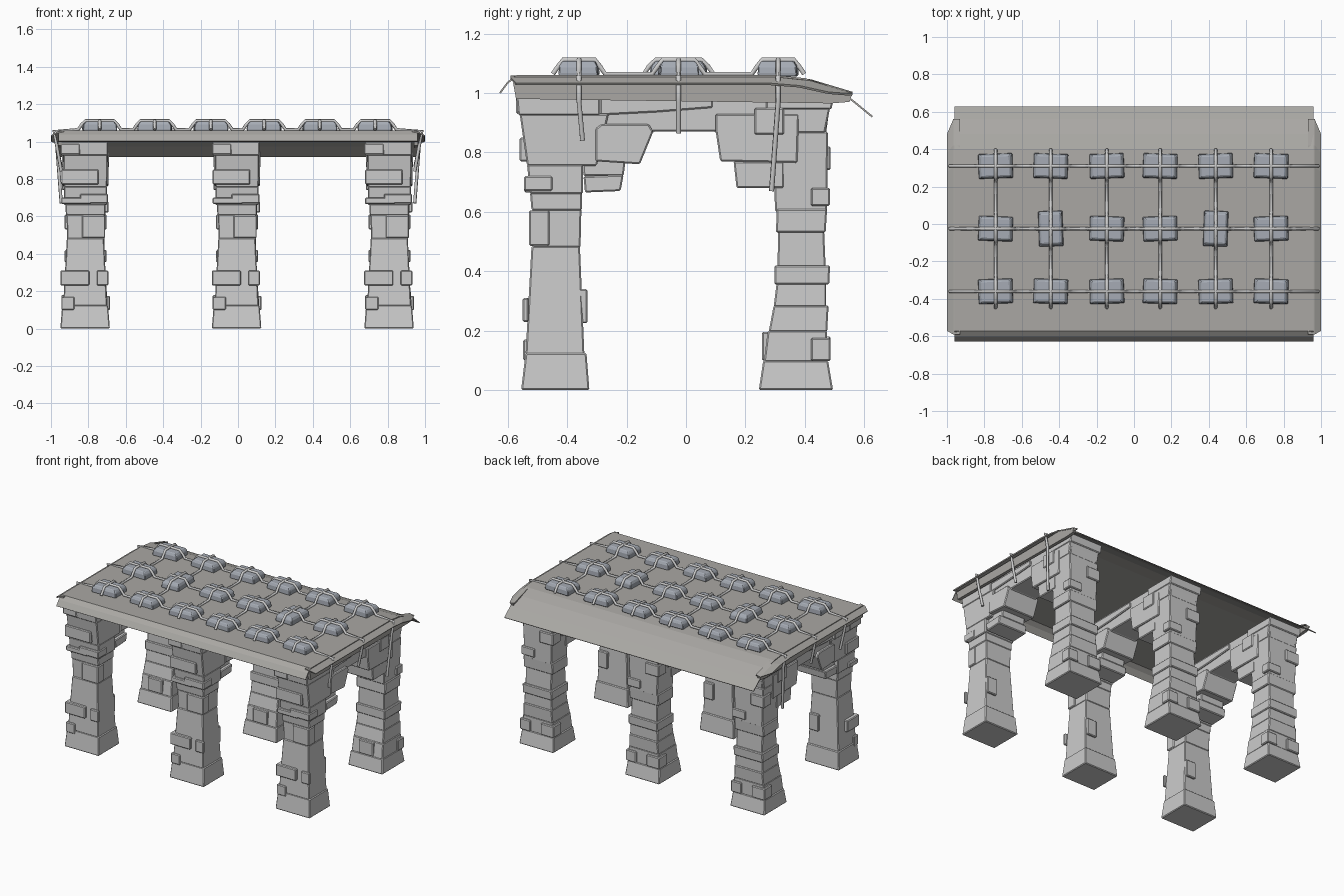
import bpy, bmesh, math

if "Cube" in bpy.data.objects:
    bpy.data.objects.remove(bpy.data.objects["Cube"])

FRAMES = (-0.815, -0.005, 0.81)


def mat(name, c):
    m = bpy.data.materials.new(name)
    m.diffuse_color = (*c, 1)
    m.use_nodes = True
    m.node_tree.nodes["Principled BSDF"].inputs["Base Color"].default_value = m.diffuse_color
    return m


ROOF = mat("weathered_roof", (0.40, 0.39, 0.37))
PACK = mat("slate_stone", (0.38, 0.41, 0.46))
ROPE = mat("rope", (0.62, 0.62, 0.60))


def finish(name, bm, material=None, bevel=0, thick=0):
    bmesh.ops.recalc_face_normals(bm, faces=bm.faces)
    me = bpy.data.meshes.new(name)
    bm.to_mesh(me)
    bm.free()
    ob = bpy.data.objects.new(name, me)
    bpy.context.collection.objects.link(ob)
    if material:
        me.materials.append(material)
    if thick:
        s = ob.modifiers.new("thickness", 'SOLIDIFY')
        s.thickness, s.offset = thick, 0
    if bevel:
        b = ob.modifiers.new("chipped_edges", 'BEVEL')
        b.width, b.segments = bevel, 1
    return ob


def loft(bm, rings):
    """Stack of rectangles (z, x0, x1, y0, y1) joined into one capped solid."""
    vs = [[bm.verts.new(p) for p in ((a, c, z), (b, c, z), (b, d, z), (a, d, z))]
          for z, a, b, c, d in rings]
    for lo, hi in zip(vs, vs[1:]):
        for i in range(4):
            j = (i + 1) % 4
            bm.faces.new((lo[i], lo[j], hi[j], hi[i]))
    bm.faces.new(vs[0][::-1])
    bm.faces.new(vs[-1])


def box(bm, x0, x1, y0, y1, z0, z1):
    loft(bm, [(z0, x0, x1, y0, y1), (z1, x0, x1, y0, y1)])


def prism(bm, pts, x0, x1):
    """Side profile (y, z) extruded along x."""
    a = [bm.verts.new((x0, y, z)) for y, z in pts]
    b = [bm.verts.new((x1, y, z)) for y, z in pts]
    for i in range(len(pts)):
        j = (i + 1) % len(pts)
        bm.faces.new((a[i], a[j], b[j], b[i]))
    bm.faces.new(a[::-1])
    bm.faces.new(b)


def strip(bm, lines):
    """Open sheet through rows of points."""
    vs = [[bm.verts.new(p) for p in row] for row in lines]
    for r, s in zip(vs, vs[1:]):
        for i in range(len(r) - 1):
            bm.faces.new((r[i], r[i + 1], s[i + 1], s[i]))


# front leg: tapered base, shaft, upper course and capital
bm = bmesh.new()
for s in ([(0, -.135, .13, -.555, -.325), (.125, -.125, .12, -.54, -.335)],
          [(.12, -.12, .115, -.54, -.342), (.485, -.1, .098, -.52, -.357)],
          [(.48, -.098, .098, -.515, -.355), (.61, -.102, .1, -.518, -.352)],
          [(.605, -.105, .105, -.52, -.35), (.665, -.108, .105, -.525, -.35)],
          [(.66, -.115, .115, -.525, -.347), (.76, -.115, .115, -.535, -.347)],
          [(.755, -.115, .115, -.535, -.30), (.93, -.118, .118, -.56, -.26)],
          [(.925, -.13, .12, -.565, -.29), (1.0, -.13, .12, -.572, -.29)]):
    loft(bm, s)
for b in ((-.135, .02, -.55, -.42, .23, .31), (-.02, .105, -.528, -.46, .485, .605),
          (-.13, .07, -.56, -.42, .77, .85), (-.13, .03, -.545, -.45, .665, .7),
          (.03, .105, -.36, -.332, .225, .34), (.06, .122, -.55, -.53, .23, .31),
          (-.03, .12, -.545, -.45, .67, .72), (-.13, -.06, -.548, -.5, .1, .17),
          (-.135, -.03, -.572, -.45, .93, .99)):
    box(bm, *b)
front = finish("front_leg_left", bm, bevel=.005)

# back leg: stack of irregular courses
bm = bmesh.new()
for s in ([(0, -.135, .13, .245, .495), (.1, -.125, .12, .26, .478)],
          [(.095, -.12, .118, .262, .475), (.2, -.115, .115, .275, .475)],
          [(.195, -.115, .112, .278, .475), (.285, -.108, .108, .295, .48)],
          [(.28, -.108, .108, .295, .472), (.36, -.104, .104, .305, .472)],
          [(.355, -.112, .112, .298, .482), (.42, -.112, .112, .298, .485)],
          [(.415, -.1, .1, .308, .47), (.535, -.1, .1, .31, .465)],
          [(.53, -.112, .112, .303, .47), (.61, -.112, .112, .305, .475)],
          [(.6, -.105, .105, .3, .475), (.87, -.115, .115, .29, .478)],
          [(.865, -.115, .115, .28, .468), (.95, -.118, .118, .28, .485)],
          [(.945, -.13, .12, .27, .49), (1.0, -.13, .12, .27, .5)]):
    loft(bm, s)
for b in ((.05, .13, .42, .487, .098, .175), (-.13, -.03, .4, .487, .1, .18),
          (.02, .122, .42, .485, .62, .68), (-.125, -.02, .4, .487, .74, .82),
          (-.06, .05, .255, .31, .1, .195)):
    box(bm, *b)
back = finish("back_leg_left", bm, bevel=.005)

# lintel and stepped corbels forming the arch
bm = bmesh.new()
prism(bm, [(-.55, .9), (-.30, .77), (-.2, .77), (-.11, .87), (.1, .87), (.14, .78),
           (.46, .78), (.49, 1.0), (-.56, 1.0)], -.105, .105)
prism(bm, [(-.305, .77), (-.305, .88), (-.285, .895), (-.125, .895), (-.11, .87),
           (-.155, .76)], -.122, .122)
prism(bm, [(-.34, .665), (-.345, .72), (-.21, .725), (-.22, .67)], -.11, .11)
prism(bm, [(-.345, .72), (-.35, .8), (-.2, .8), (-.21, .72)], -.09, .09)
prism(bm, [(.115, .77), (.1, .87), (.1, .93), (.38, .93), (.375, .765)], -.12, .12)
prism(bm, [(.17, .68), (.16, .77), (.33, .77), (.33, .68)], -.112, .112)
prism(bm, [(-.29, .925), (-.29, .985), (.09, .985), (.09, .95), (-.1, .935)], -.115, .115)
prism(bm, [(.23, .86), (.23, .95), (.33, .95), (.33, .86)], -.126, .126)
lintel = finish("arch_lintel_left", bm, bevel=.005)

# three identical arches along x
for ob in (front, back, lintel):
    ob.location.x = FRAMES[0]
    for x, side in zip(FRAMES[1:], ("middle", "right")):
        c = ob.copy()
        c.name = ob.name.replace("left", side)
        c.location.x = x
        bpy.context.collection.objects.link(c)

# roof sheet with short front skirt and drooping back edge
prof = [(-.626, 1.0), (-.6, 1.035), (-.57, 1.057), (.3, 1.057), (.4, 1.047),
        (.48, 1.02), (.56, .975), (.627, .92)]
bm = bmesh.new()
strip(bm, [[(x, y, z) for y, z in prof] for x in (-.96, .96)])
finish("roof_sheet", bm, ROOF, thick=.006)

# flared side flaps and the narrow rim under them
for s, side in ((-1, "left"), (1, "right")):
    bm = bmesh.new()
    inner = [(-.59, 1.055), (.3, 1.055), (.42, 1.042), (.56, 1.0)]
    outer = [(-.572, 1.03), (.28, 1.03), (.38, 1.022), (.48, 1.0)]
    strip(bm, [[(s * .93, y, z) for y, z in inner],
               [(s * .965, y, z - .006) for y, z in inner],
               [(s * .998, y, z) for y, z in outer]])
    finish(side + "_roof_flap", bm, ROOF, thick=.008)
    bm = bmesh.new()
    prism(bm, [(-.582, 1.035), (-.572, .98), (.49, .965), (.55, .97), (.56, 1.0),
               (.42, 1.035)], s * .94, s * .962)
    finish(side + "_roof_rim", bm, ROOF)

# stone weights on the roof
cols = (-.74, -.445, -.145, .14, .437, .733)
rows = (-.36, -.025, .31)


def half_size(i, j):
    return (.065, .095) if j == 1 and i in (1, 4) else (.092, .066)


for j, y in enumerate(rows):
    for i, x in enumerate(cols):
        hx, hy = half_size(i, j)
        bm = bmesh.new()
        loft(bm, [(z, -hx * k, hx * k, -hy * k, hy * k)
                  for z, k in ((1.055, .95), (1.064, 1), (1.09, .97), (1.108, .82))])
        ob = finish(f"roof_stone_{j}_{i}", bm, PACK, bevel=.004)
        ob.location = (x, y, 0)
        ob.rotation_euler.z = math.radians(2 * (-1) ** (i + j))


def rope(name, pts):
    cu = bpy.data.curves.new(name, 'CURVE')
    cu.dimensions = '3D'
    cu.bevel_depth, cu.bevel_resolution, cu.use_fill_caps = .009, 1, True
    sp = cu.splines.new('POLY')
    sp.points.add(len(pts) - 1)
    for p, co in zip(sp.points, pts):
        p.co = (*co, 1)
    cu.materials.append(ROPE)
    bpy.context.collection.objects.link(bpy.data.objects.new(name, cu))


def humps(centres, halves):
    """Rope heights that rise over each stone: (distance, z)."""
    out = []
    for c, h in zip(centres, halves):
        out += [(c - h - .022, 1.064), (c - h - .004, 1.09), (c - h * .8, 1.112),
                (c + h * .8, 1.112), (c + h + .004, 1.09), (c + h + .022, 1.064)]
    return out


# long ropes along x, hanging down both ends
for j, (y, zend) in enumerate(zip(rows, (.84, .865, .67))):
    path = humps(cols, [half_size(i, j)[0] for i in range(6)])
    pts = [(x, y, z) for x, z in path]
    dy = (.012, .0, -.022)[j]
    xe = .945
    rope(f"long_rope_{j}", [(-xe, y + dy, zend), (-.968, y, .97), (-.985, y, 1.055)] + pts
         + [(.985, y, 1.055), (.968, y, .97), (xe, y + dy, zend)])

# cross ropes along y
for i, x in enumerate(cols):
    path = humps(rows, [half_size(i, j)[1] for j in range(3)])
    rope(f"cross_rope_{i}", [(x, y, z) for y, z in path])
